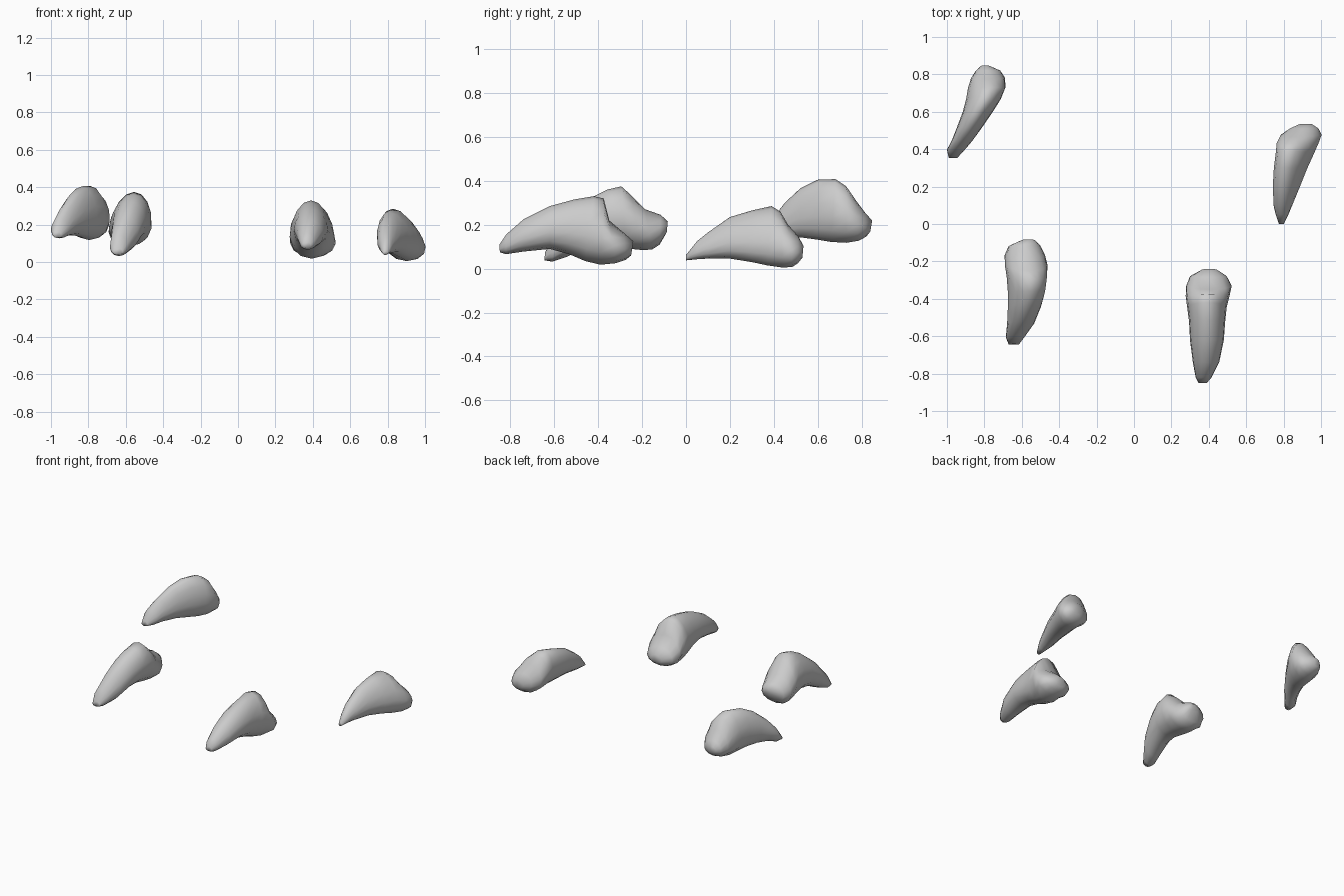
import bpy, bmesh, math

SIDES = 14


def claw(name, sections):
    """Loft egg-shaped rings: (top y, top z, bottom y, bottom z, left x, right x, lean)."""
    bm = bmesh.new()
    rings = []
    for yt, zt, yb, zb, xl, xr, lean in sections:
        half = math.sqrt(((xr - xl) / 2) ** 2 - lean ** 2)
        ring = []
        for i in range(SIDES):
            a = 2 * math.pi * (i + 0.5) / SIDES
            u = math.sin(a) / math.cos(math.pi / SIDES / 2) ** 0.5
            u = max(-1, min(1, u))
            t = (u + 1) / 2
            x = (xl + xr) / 2 + half * math.cos(a) * (1 - 0.14 * u) + lean * u
            ring.append(bm.verts.new((x, yb + (yt - yb) * t, zb + (zt - zb) * t)))
        rings.append(ring)
    for r, s in zip(rings, rings[1:]):
        for i in range(SIDES):
            j = (i + 1) % SIDES
            bm.faces.new((r[i], r[j], s[j], s[i]))
    bm.faces.new(rings[0][::-1])
    bm.faces.new(rings[-1])
    bmesh.ops.recalc_face_normals(bm, faces=bm.faces)
    mesh = bpy.data.meshes.new(name)
    bm.to_mesh(mesh)
    bm.free()
    for p in mesh.polygons:
        p.use_smooth = True
    obj = bpy.data.objects.new(name, mesh)
    bpy.context.collection.objects.link(obj)


# Front right claw, with a hollowed joint face at the back
claw("claw_front_right", [
    (-.85, .11, -.848, .075, .345, .39, 0),
    (-.82, .155, -.82, .066, .33, .415, 0),
    (-.74, .225, -.74, .078, .315, .455, 0),
    (-.62, .285, -.62, .090, .30, .48, 0),
    (-.51, .315, -.53, .065, .295, .487, 0),
    (-.42, .33, -.46, .035, .285, .495, 0),
    (-.375, .32, -.39, .018, .277, .51, 0),
    (-.35, .22, -.32, .025, .28, .522, 0),
    (-.285, .165, -.275, .040, .30, .495, 0),
    (-.24, .125, -.25, .060, .36, .445, 0),
])

# Back right claw, rolled towards the left
claw("claw_back_right", [
    (.0, .062, .0, .038, .775, .80, 0),
    (.05, .125, .05, .043, .758, .825, 0),
    (.10, .165, .10, .046, .745, .845, -.005),
    (.20, .235, .20, .046, .740, .885, -.015),
    (.30, .265, .30, .030, .745, .925, -.025),
    (.39, .285, .37, .015, .755, .96, -.03),
    (.43, .26, .44, .005, .76, .985, -.03),
    (.465, .20, .485, .008, .78, 1.0, -.02),
    (.51, .15, .51, .025, .83, .985, -.01),
    (.535, .105, .53, .05, .88, .955, 0),
])

# Front left claw
claw("claw_front_left", [
    (-.642, .075, -.645, .038, -.67, -.615, 0),
    (-.60, .145, -.61, .032, -.685, -.587, 0),
    (-.52, .25, -.54, .055, -.677, -.533, .005),
    (-.43, .325, -.45, .10, -.672, -.495, .01),
    (-.36, .36, -.36, .11, -.672, -.472, .015),
    (-.295, .375, -.27, .092, -.678, -.462, .015),
    (-.25, .335, -.20, .085, -.688, -.46, .01),
    (-.185, .27, -.155, .087, -.69, -.475, .005),
    (-.115, .245, -.12, .11, -.67, -.50, 0),
    (-.083, .215, -.088, .165, -.60, -.53, 0),
])

# Back left claw, angled outwards
claw("claw_back_left", [
    (.355, .165, .352, .13, -.99, -.945, 0),
    (.40, .235, .395, .127, -1.0, -.905, 0),
    (.45, .30, .44, .14, -.975, -.865, 0),
    (.52, .365, .52, .143, -.945, -.81, 0),
    (.60, .405, .60, .132, -.915, -.755, 0),
    (.68, .408, .66, .122, -.895, -.71, .01),
    (.73, .375, .73, .118, -.885, -.685, .01),
    (.775, .31, .785, .127, -.87, -.69, 0),
    (.82, .25, .82, .145, -.845, -.715, 0),
    (.848, .22, .84, .17, -.82, -.77, 0),
])
